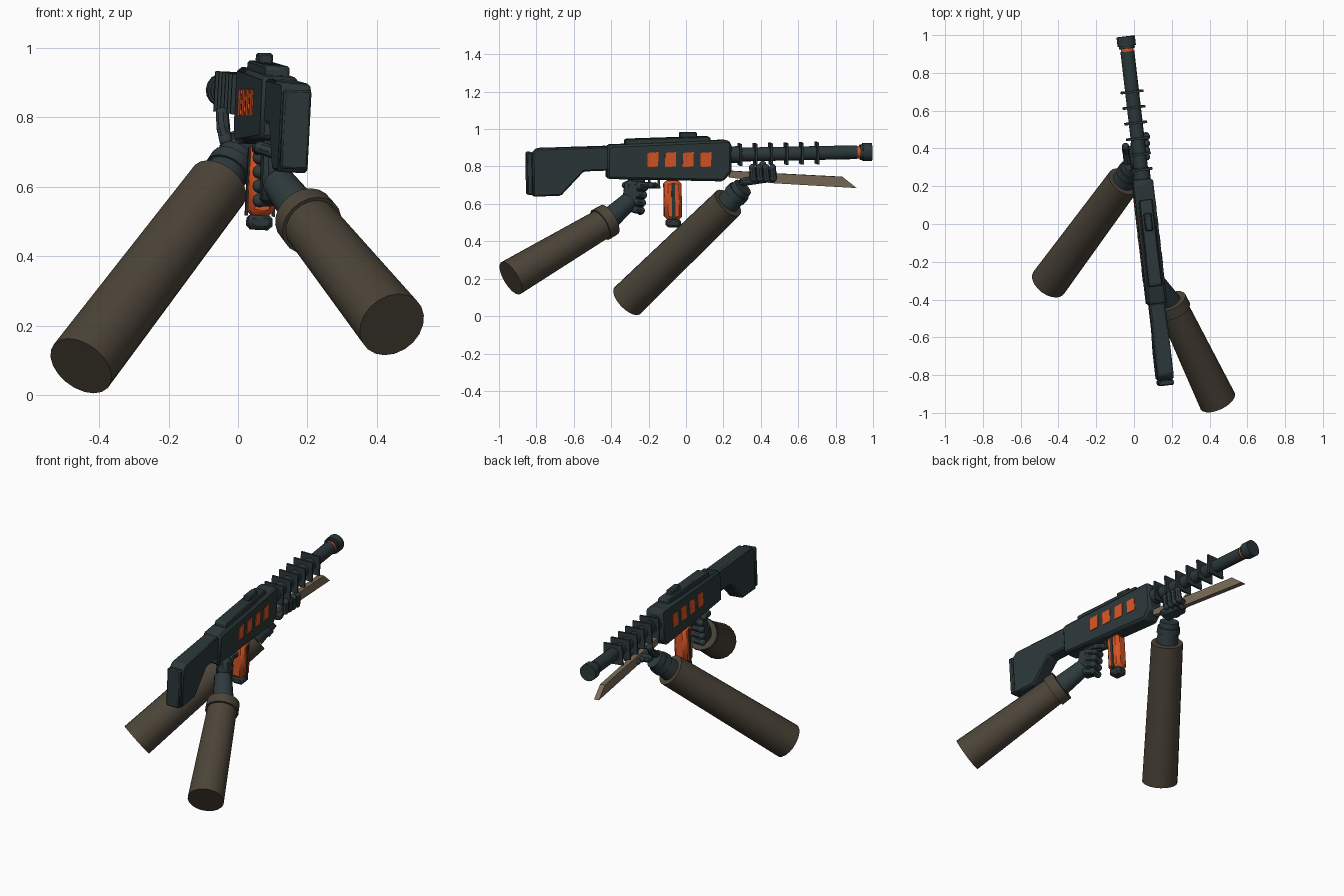
import bpy, bmesh, math
from mathutils import Vector, Matrix

if "Cube" in bpy.data.objects:
    bpy.data.objects.remove(bpy.data.objects["Cube"])


def material(name, rgb):
    m = bpy.data.materials.new(name)
    m.diffuse_color = (*rgb, 1)
    m.use_nodes = True
    m.node_tree.nodes["Principled BSDF"].inputs["Base Color"].default_value = m.diffuse_color
    return m


DARK = material("dark gunmetal", (0.025, 0.039, 0.041))
GLOVE = material("glove slate", (0.027, 0.042, 0.046))
ORANGE = material("orange", (0.68, 0.088, 0.018))
SLEEVE = material("brown sleeve", (0.072, 0.058, 0.040))
TAN = material("tan", (0.19, 0.145, 0.095))

PITCH = 0.02
# Rifle frame: slight yaw, pitch and roll around a point in the receiver
GUN = (Matrix.Translation((0.07, 0, 0.83)) @ Matrix.Rotation(0.116, 4, 'Z')
       @ Matrix.Rotation(PITCH, 4, 'X') @ Matrix.Rotation(0.05, 4, 'Y'))


def finish(name, bm, mat, matrix=Matrix(), bevel=0.0):
    bmesh.ops.recalc_face_normals(bm, faces=bm.faces[:])
    me = bpy.data.meshes.new(name)
    bm.to_mesh(me)
    bm.free()
    ob = bpy.data.objects.new(name, me)
    bpy.context.collection.objects.link(ob)
    me.materials.append(mat)
    ob.matrix_world = matrix
    if bevel:
        mod = ob.modifiers.new("chamfer", 'BEVEL')
        mod.width, mod.segments = bevel, 1
    return ob


def local(y, z):
    return y, z - 0.83 - PITCH * y


def prism(name, profile, width, mat, bevel=0.0, x=0.0):
    """Side profile (y, z) extruded across the rifle."""
    bm = bmesh.new()
    vs = [bm.verts.new((x - width / 2, *local(y, z))) for y, z in profile]
    f = bm.faces.new(vs)
    ext = bmesh.ops.extrude_face_region(bm, geom=[f])["geom"]
    bmesh.ops.translate(bm, vec=(width, 0, 0),
                        verts=[v for v in ext if isinstance(v, bmesh.types.BMVert)])
    return finish(name, bm, mat, GUN, bevel)


def slab(name, y0, y1, z0, z1, width, mat, bevel=0.0, x=0.0):
    return prism(name, [(y0, z0), (y1, z0), (y1, z1), (y0, z1)], width, mat, bevel, x)


def rod(name, p, q, r1, r2, mat, sides=16, matrix=Matrix()):
    """Straight or tapered cylinder from p to q."""
    p, q = Vector(p), Vector(q)
    d = q - p
    bm = bmesh.new()
    m = Matrix.Translation((p + q) / 2) @ d.to_track_quat('Z', 'Y').to_matrix().to_4x4()
    bmesh.ops.create_cone(bm, cap_ends=True, segments=sides, radius1=r1, radius2=r2,
                          depth=d.length, matrix=m)
    return finish(name, bm, mat, matrix)


def block(name, centre, size, mat, rot=(0, 0, 0), bevel=0.012):
    """Chamfered block used for hands."""
    bm = bmesh.new()
    bmesh.ops.create_cube(bm, size=1)
    bmesh.ops.scale(bm, vec=size, verts=bm.verts[:])
    m = Matrix.Translation(centre)
    for a, axis in zip(rot, 'XYZ'):
        m = m @ Matrix.Rotation(a, 4, axis)
    return finish(name, bm, mat, m, bevel)


def finger(name, points, r, mat):
    for i, (a, b) in enumerate(zip(points, points[1:])):
        rod(f"{name}_joint_{i}", a, b, r, r * 0.92, mat, 8)
    for i, p in enumerate(points):
        bm = bmesh.new()
        bmesh.ops.create_icosphere(bm, subdivisions=2, radius=r, matrix=Matrix.Translation(p))
        finish(f"{name}_knuckle_{i}", bm, mat)


# Stock and butt plate
prism("stock", [(-0.83, 0.64), (-0.68, 0.645), (-0.555, 0.775), (-0.42, 0.78),
                (-0.42, 0.91), (-0.80, 0.898), (-0.83, 0.87)], 0.086, DARK, 0.008)
slab("butt_plate", -0.86, -0.83, 0.65, 0.878, 0.08, DARK, 0.006)

# Receiver with top plate and sight
prism("receiver", [(-0.43, 0.735), (0.195, 0.722), (0.24, 0.775), (0.24, 0.93),
                   (0.22, 0.943), (-0.41, 0.917), (-0.43, 0.905)], 0.106, DARK, 0.012)
prism("top_plate", [(-0.33, 0.91), (0.13, 0.93), (0.13, 0.957), (0.115, 0.962),
                    (-0.32, 0.948), (-0.33, 0.94)], 0.07, DARK, 0.005)
slab("sight", -0.035, 0.06, 0.95, 0.985, 0.04, DARK, 0.006)

# Orange side windows on both faces
for side in (-1, 1):
    for i in range(4):
        y = -0.185 + 0.095 * i
        prism(f"window_{i}_{side}", [(y - 0.03, 0.80), (y + 0.028, 0.802),
                                     (y + 0.031, 0.88), (y - 0.027, 0.876)],
              0.008, ORANGE, 0, side * 0.0525)

# Barrel, cooling fins and muzzle
AX = 0.028


def barrel_part(name, y0, y1, r, mat, sides=16):
    return rod(name, (0, y0, AX), (0, y1, AX), r, r, mat, sides, GUN)


barrel_part("barrel", 0.22, 0.92, 0.037, DARK)
barrel_part("barrel_collar", 0.22, 0.30, 0.045, DARK)
for i in range(6):
    y = 0.29 + 0.083 * i
    zc = 0.83 + AX + PITCH * y
    slab(f"fin_{i}", y - 0.006, y + 0.006, zc - 0.058, zc + 0.058, 0.116, DARK)
barrel_part("muzzle_ring", 0.915, 0.945, 0.034, ORANGE)
barrel_part("muzzle_neck", 0.936, 0.96, 0.042, DARK)
barrel_part("muzzle", 0.95, 1.0, 0.049, DARK)

# Tan fore-end strip under the barrel
prism("fore_end", [(0.23, 0.742), (0.45, 0.712), (0.915, 0.685), (0.84, 0.745),
                   (0.45, 0.765), (0.23, 0.778)], 0.03, TAN)

# Magazine: orange body with dark strips and base
slab("magazine", -0.122, -0.028, 0.515, 0.725, 0.078, ORANGE, 0.018)
slab("magazine_base", -0.113, -0.035, 0.475, 0.52, 0.07, DARK, 0.012)
for side in (-1, 1):
    slab(f"magazine_strip_{side}", -0.084, -0.066, 0.515, 0.71, 0.008, DARK, 0, side * 0.039)

# Pistol grip and trigger guard
prism("pistol_grip", [(-0.33, 0.56), (-0.26, 0.55), (-0.22, 0.74), (-0.31, 0.74)],
      0.05, DARK, 0.01)
slab("trigger_guard", -0.24, -0.14, 0.682, 0.694, 0.02, DARK)
slab("trigger_guard_front", -0.155, -0.143, 0.682, 0.74, 0.02, DARK)
slab("trigger", -0.205, -0.193, 0.69, 0.74, 0.012, DARK)

# Left arm: sleeve, wrist
a0, a1 = Vector((-0.452, -0.312, 0.084)), Vector((-0.055, 0.225, 0.605))
rod("left_sleeve", a0, a1, 0.1, 0.09, SLEEVE, 20)
wrist = Vector((-0.005, 0.305, 0.69))
rod("left_wrist", a1, wrist, 0.063, 0.054, GLOVE)
mid = a1.lerp(wrist, 0.45)
rod("left_glove_band", mid, a1.lerp(wrist, 0.75), 0.066, 0.064, GLOVE)

# Left hand cupping the fore-end
block("left_palm", (0.012, 0.355, 0.725), (0.085, 0.13, 0.045), GLOVE, (0.15, 0, 0.3))
for i in range(4):
    y = 0.35 + 0.036 * i
    finger(f"left_finger_{i}", [(0.0, y, 0.73), (0.062, y + 0.01, 0.735),
                                (0.067, y + 0.005, 0.795)], 0.019, GLOVE)
finger("left_thumb", [(-0.035, 0.33, 0.735), (-0.042, 0.38, 0.765), (-0.045, 0.41, 0.81)],
       0.02, GLOVE)

# Right arm: sleeve, rolled cuff, wrist
b0, b1 = Vector((0.443, -0.937, 0.203)), Vector((0.195, -0.42, 0.51))
rod("right_sleeve", b0, b1, 0.1, 0.08, SLEEVE, 20)
rod("right_cuff", b0.lerp(b1, 0.93), b0.lerp(b1, 1.02), 0.092, 0.09, SLEEVE, 20)
rod("right_wrist", b1, (0.115, -0.305, 0.615), 0.06, 0.048, GLOVE)

# Right hand around the pistol grip
block("right_palm", (0.115, -0.292, 0.655), (0.06, 0.085, 0.135), GLOVE, (-0.12, 0, 0.1), 0.018)
for i in range(4):
    z = 0.565 + 0.041 * i
    y = -0.262 + 0.006 * i
    finger(f"right_finger_{i}", [(0.125, y - 0.01, z + 0.005), (0.105, y + 0.022, z),
                                 (0.062, y + 0.018, z - 0.004)], 0.021, GLOVE)
finger("right_index", [(0.125, -0.25, 0.705), (0.118, -0.19, 0.70), (0.09, -0.165, 0.70)],
       0.016, GLOVE)
finger("right_thumb", [(0.10, -0.325, 0.70), (0.065, -0.30, 0.712), (0.058, -0.25, 0.71)],
       0.019, GLOVE)

# Smooth the round parts, keep hard edges
for ob in bpy.context.scene.objects:
    ob.select_set(True)
    bpy.context.view_layer.objects.active = ob
bpy.ops.object.shade_smooth_by_angle(angle=math.radians(30))
